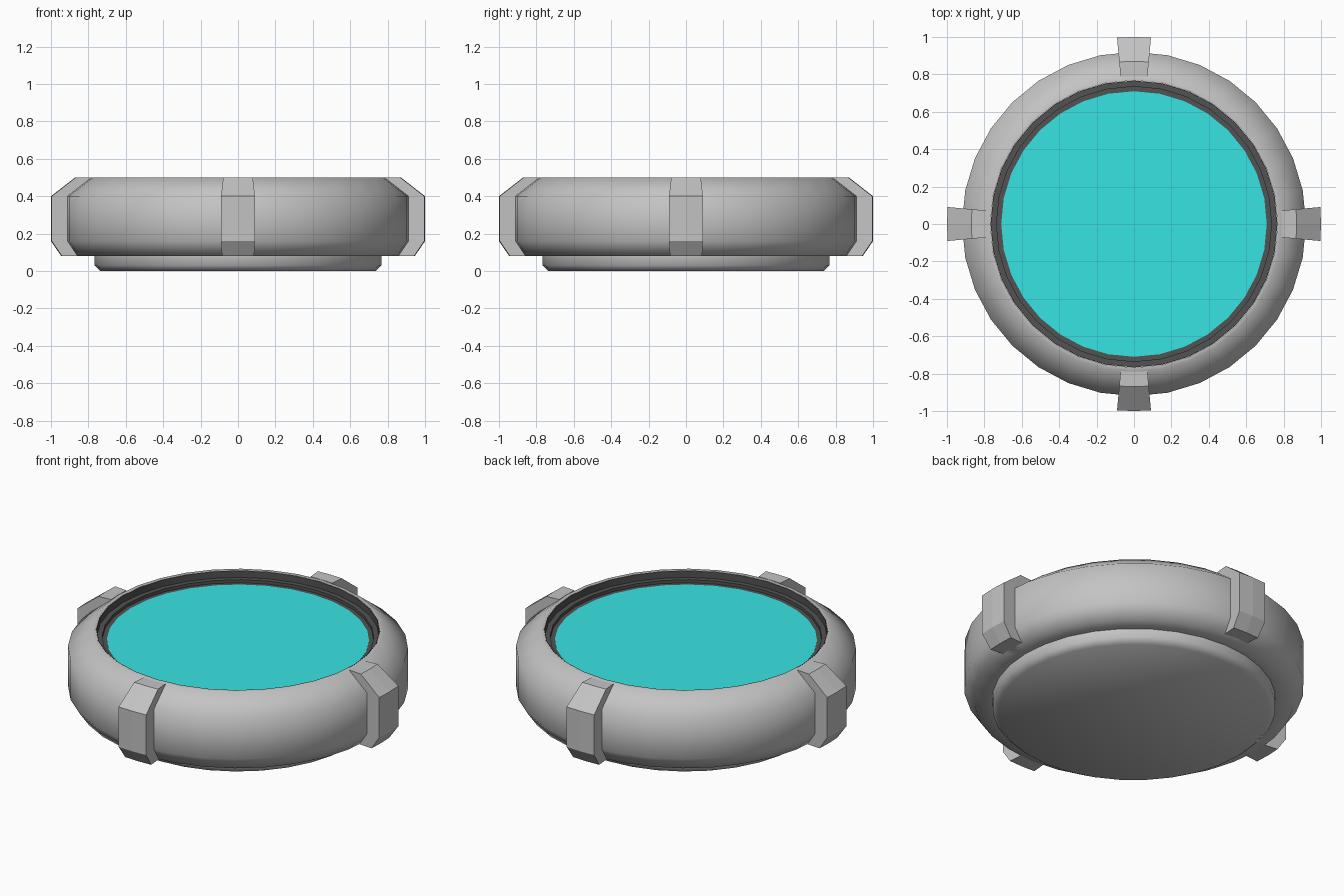
import bpy, bmesh, math

if "Cube" in bpy.data.objects:
    bpy.data.objects.remove(bpy.data.objects["Cube"])

SEG = 32


def material(name, rgb):
    m = bpy.data.materials.new(name)
    m.diffuse_color = (*rgb, 1)
    m.use_nodes = True
    m.node_tree.nodes["Principled BSDF"].inputs["Base Color"].default_value = m.diffuse_color
    return m


silver = material("silver grey", (0.55, 0.55, 0.55))
dark = material("dark grey", (0.085, 0.085, 0.085))
teal = material("teal", (0.04, 0.77, 0.77))


def finish(name, bm, mat, angle=None):
    """Turn a bmesh into an object, smooth up to the given angle."""
    bmesh.ops.remove_doubles(bm, verts=bm.verts, dist=1e-5)
    bmesh.ops.recalc_face_normals(bm, faces=bm.faces)
    me = bpy.data.meshes.new(name)
    bm.to_mesh(me)
    bm.free()
    me.materials.append(mat)
    ob = bpy.data.objects.new(name, me)
    bpy.context.collection.objects.link(ob)
    if angle:
        bpy.ops.object.select_all(action='DESELECT')
        ob.select_set(True)
        bpy.context.view_layer.objects.active = ob
        bpy.ops.object.shade_smooth_by_angle(angle=math.radians(angle))
    return ob


def sweep(bm, profile, angles, closed_turn, closed_profile):
    """Sweep an (r, z) profile round z through the given angles."""
    cols = [[bm.verts.new((r * math.cos(a), r * math.sin(a), z))
             for r, z in profile] for a in angles]
    n, k = len(cols), len(profile)
    for i in range(n if closed_turn else n - 1):
        a, b = cols[i], cols[(i + 1) % n]
        for j in range(k if closed_profile else k - 1):
            q = (j + 1) % k
            bm.faces.new((a[j], b[j], b[q], a[q]))
    return cols


turn = [2 * math.pi * i / SEG for i in range(SEG)]

# Rounded silver ring
bm = bmesh.new()
sweep(bm, [(0.768, 0.08), (0.865, 0.08), (0.92, 0.16), (0.92, 0.40),
           (0.79, 0.50), (0.768, 0.50)], turn, True, True)
finish("outer_ring", bm, silver, 62)

# Silver foot with a chamfered lower edge
bm = bmesh.new()
cols = sweep(bm, [(0.735, 0), (0.767, 0.03), (0.767, 0.085)], turn, True, False)
bm.faces.new([c[0] for c in cols])
finish("foot", bm, silver, 80)

# Dark stepped bezel inside the ring
bm = bmesh.new()
sweep(bm, [(0.767, 0.42), (0.767, 0.4995), (0.764, 0.4995), (0.764, 0.46),
           (0.735, 0.46), (0.735, 0.442), (0.705, 0.442), (0.705, 0.42)],
      turn, True, True)
finish("bezel", bm, dark, 30)

# Teal disc
bm = bmesh.new()
cols = sweep(bm, [(0.71, 0.43), (0.71, 0.443)], turn, True, False)
bm.faces.new([c[0] for c in cols])
bm.faces.new([c[1] for c in cols])
finish("screen", bm, teal)

# Four clamp tabs wrapped over the ring
tab = [(0.79, 0.08), (0.945, 0.08), (1.0, 0.16), (1.0, 0.40),
       (0.87, 0.501), (0.79, 0.501)]
half = math.radians(5.2)
for i, side in enumerate(("right", "back", "left", "front")):
    mid = i * math.pi / 2
    bm = bmesh.new()
    cols = sweep(bm, tab, [mid - half, mid, mid + half], False, True)
    bm.faces.new(cols[0])
    bm.faces.new(cols[-1])
    finish(side + "_tab", bm, silver)
